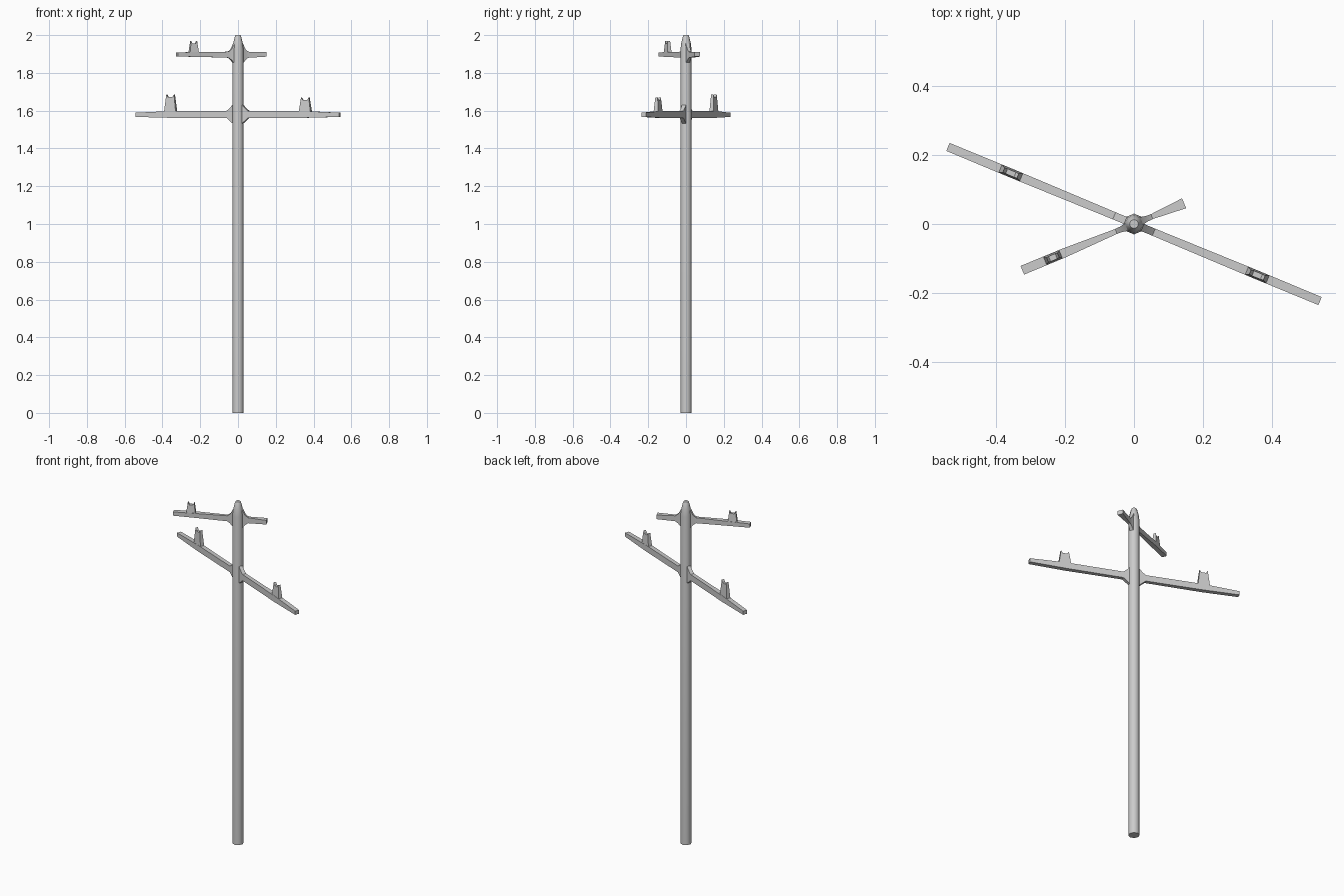
import bpy, bmesh, math
from mathutils import Matrix

if "Cube" in bpy.data.objects:
    bpy.data.objects.remove(bpy.data.objects["Cube"])

def finish(name, bm, angle=0.0):
    """Turn a bmesh into an object rotated about the pole axis."""
    bm.transform(Matrix.Rotation(math.radians(angle), 4, 'Z'))
    bmesh.ops.recalc_face_normals(bm, faces=bm.faces)
    me = bpy.data.meshes.new(name)
    bm.to_mesh(me)
    bm.free()
    ob = bpy.data.objects.new(name, me)
    bpy.context.collection.objects.link(ob)
    bpy.ops.object.select_all(action='DESELECT')
    ob.select_set(True)
    bpy.context.view_layer.objects.active = ob
    bpy.ops.object.shade_smooth_by_angle(angle=math.radians(50 if name == "pole" else 25))
    return ob

def loft(name, rings, angle=0.0):
    """Skin a row of equal-count rings and cap both ends."""
    bm = bmesh.new()
    rows = [[bm.verts.new(p) for p in r] for r in rings]
    n = len(rows[0])
    for a, b in zip(rows, rows[1:]):
        for i in range(n):
            j = (i + 1) % n
            bm.faces.new((a[i], a[j], b[j], b[i]))
    bm.faces.new(rows[0])
    bm.faces.new(rows[-1])
    return finish(name, bm, angle)

def octagon(r, z):
    return [(r * math.cos(i * math.pi / 4), r * math.sin(i * math.pi / 4), z) for i in range(8)]

def arm(name, sections, angle):
    # sections: distance from axis, half width, bottom z, top z
    loft(name, [[(s, -w, lo), (s, w, lo), (s, w, hi), (s, -w, hi)]
                for s, w, lo, hi in sections], angle)

def insulator(name, s, z, h, base, top, angle):
    # tapered block with a notched top
    profile = [(-base, 0), (base, 0), (top, h), (top * 0.6, h - 0.014),
               (-top * 0.6, h - 0.014), (-top, h)]
    def side(sign):
        return [(s + u, sign * (0.012 - 0.005 * v / h), z + v) for u, v in profile]
    loft(name, [side(-1), side(1)], angle)

# Pole with tapered tip
loft("pole", [octagon(0.03, 0), octagon(0.03, 1.92), octagon(0.025, 1.96), octagon(0.016, 1.995),
              octagon(0.013, 2.0)])

# Lower cross arm, both halves flaring into the pole
lower = [(0.024, 0.0115, 1.53, 1.635), (0.042, 0.011, 1.545, 1.615), (0.062, 0.011, 1.562, 1.598),
         (0.38, 0.013, 1.562, 1.598), (0.583, 0.0125, 1.567, 1.589)]
for side, angle, h in (("right", -22.5, 0.075), ("left", 157.5, 0.091)):
    arm("lower_arm_" + side, lower, angle)
    insulator("lower_insulator_" + side, 0.386, 1.595, h, 0.033, 0.022, angle)

# Upper cross arm, narrow at the pole and wider outwards
root = [(0.024, 0.0115, 1.85, 1.955), (0.04, 0.0085, 1.868, 1.925), (0.056, 0.0075, 1.88, 1.912)]
arm("upper_arm_left", root + [(0.22, 0.0135, 1.885, 1.911), (0.35, 0.0135, 1.886, 1.908)], 202.5)
arm("upper_arm_right", root + [(0.157, 0.0155, 1.886, 1.91)], 22.5)
insulator("upper_insulator", 0.254, 1.908, 0.062, 0.025, 0.017, 202.5)
